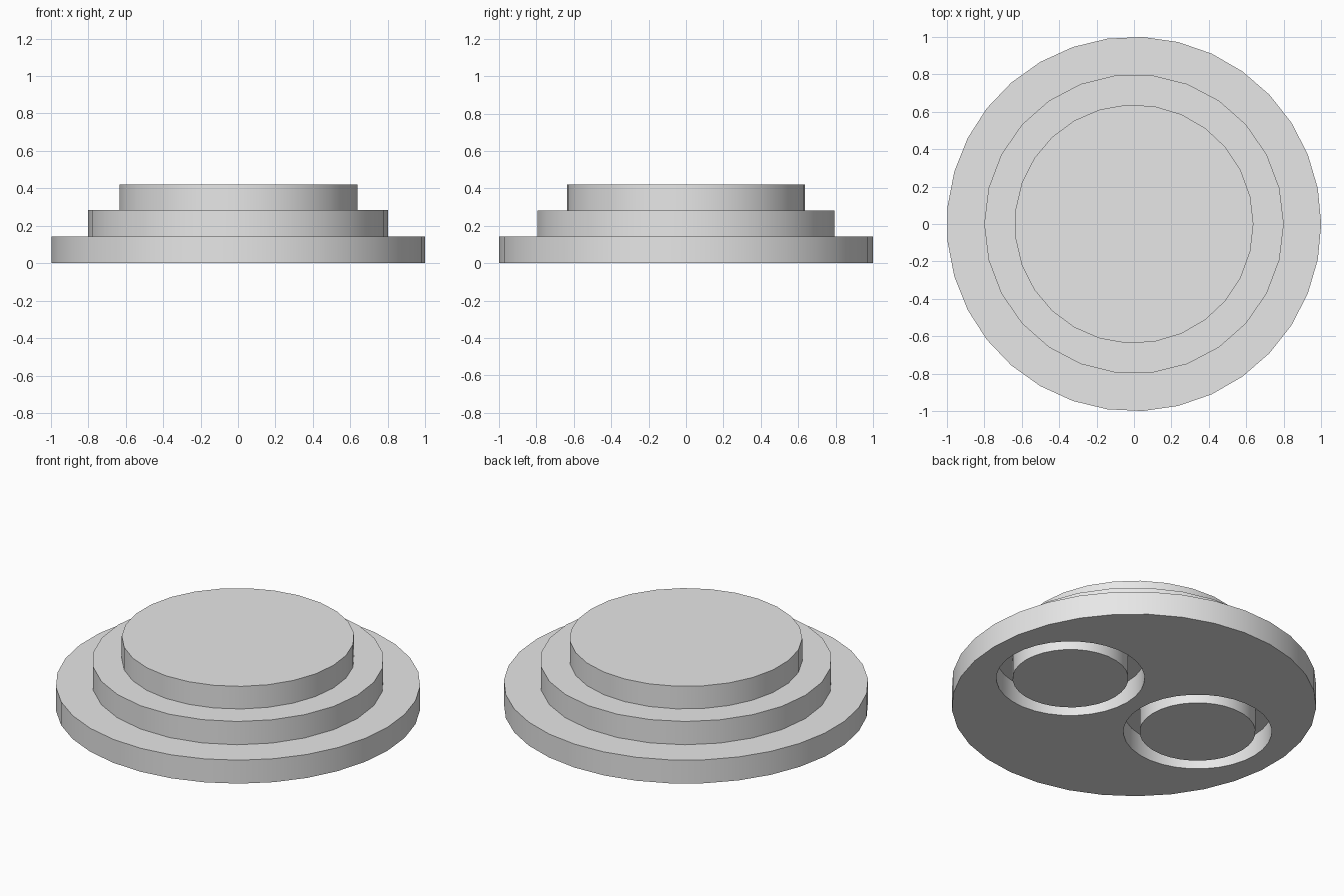
import bpy, bmesh, math

if "Cube" in bpy.data.objects:
    bpy.data.objects.remove(bpy.data.objects["Cube"])

grey = bpy.data.materials.new("light_grey")
grey.diffuse_color = (0.8, 0.8, 0.8, 1.0)
grey.use_nodes = True
grey.node_tree.nodes["Principled BSDF"].inputs["Base Color"].default_value = grey.diffuse_color


def make_object(name, bm):
    bmesh.ops.recalc_face_normals(bm, faces=bm.faces[:])
    mesh = bpy.data.meshes.new(name)
    bm.to_mesh(mesh)
    bm.free()
    mesh.materials.append(grey)
    ob = bpy.data.objects.new(name, mesh)
    bpy.context.collection.objects.link(ob)
    return ob


def circle(bm, r, z, n, cx=0.0):
    return [bm.verts.new((cx + r * math.cos(2 * math.pi * i / n),
                          r * math.sin(2 * math.pi * i / n), z)) for i in range(n)]


def bridge(bm, a, b):
    n = len(a)
    for i in range(n):
        j = (i + 1) % n
        bm.faces.new((a[i], a[j], b[j], b[i]))


def disc(name, r, z0, z1, n):
    bm = bmesh.new()
    low, high = circle(bm, r, z0, n), circle(bm, r, z1, n)
    bridge(bm, low, high)
    bm.faces.new(low)
    bm.faces.new(high)
    return make_object(name, bm)


def ring(name, cx, r_in, r_out, z0, z1, n):
    bm = bmesh.new()
    loops = [circle(bm, r, z, n, cx)
             for r, z in ((r_in, z0), (r_out, z0), (r_out, z1), (r_in, z1))]
    for k in range(4):
        bridge(bm, loops[k], loops[(k + 1) % 4])
    return make_object(name, bm)


def activate(ob):
    bpy.ops.object.select_all(action='DESELECT')
    ob.select_set(True)
    bpy.context.view_layer.objects.active = ob


# Three stacked round steps
base = disc("base_step", 1.0, 0.0, 0.142, 33)
middle = disc("middle_step", 0.8, 0.142, 0.283, 26)
top = disc("top_step", 0.638, 0.283, 0.42, 27)

# Two ring grooves cut into the underside
for side in (-1, 1):
    cutter = ring("groove_cutter", side * 0.455, 0.318, 0.407, -0.05, 0.13, 32)
    mod = base.modifiers.new("groove", 'BOOLEAN')
    mod.operation = 'DIFFERENCE'
    mod.solver = 'EXACT'
    mod.object = cutter
    activate(base)
    bpy.ops.object.modifier_apply(modifier=mod.name)
    bpy.data.objects.remove(cutter)

# Smooth walls with crisp rims
for ob in (base, middle, top):
    activate(ob)
    bpy.ops.object.shade_smooth_by_angle(angle=math.radians(30))
